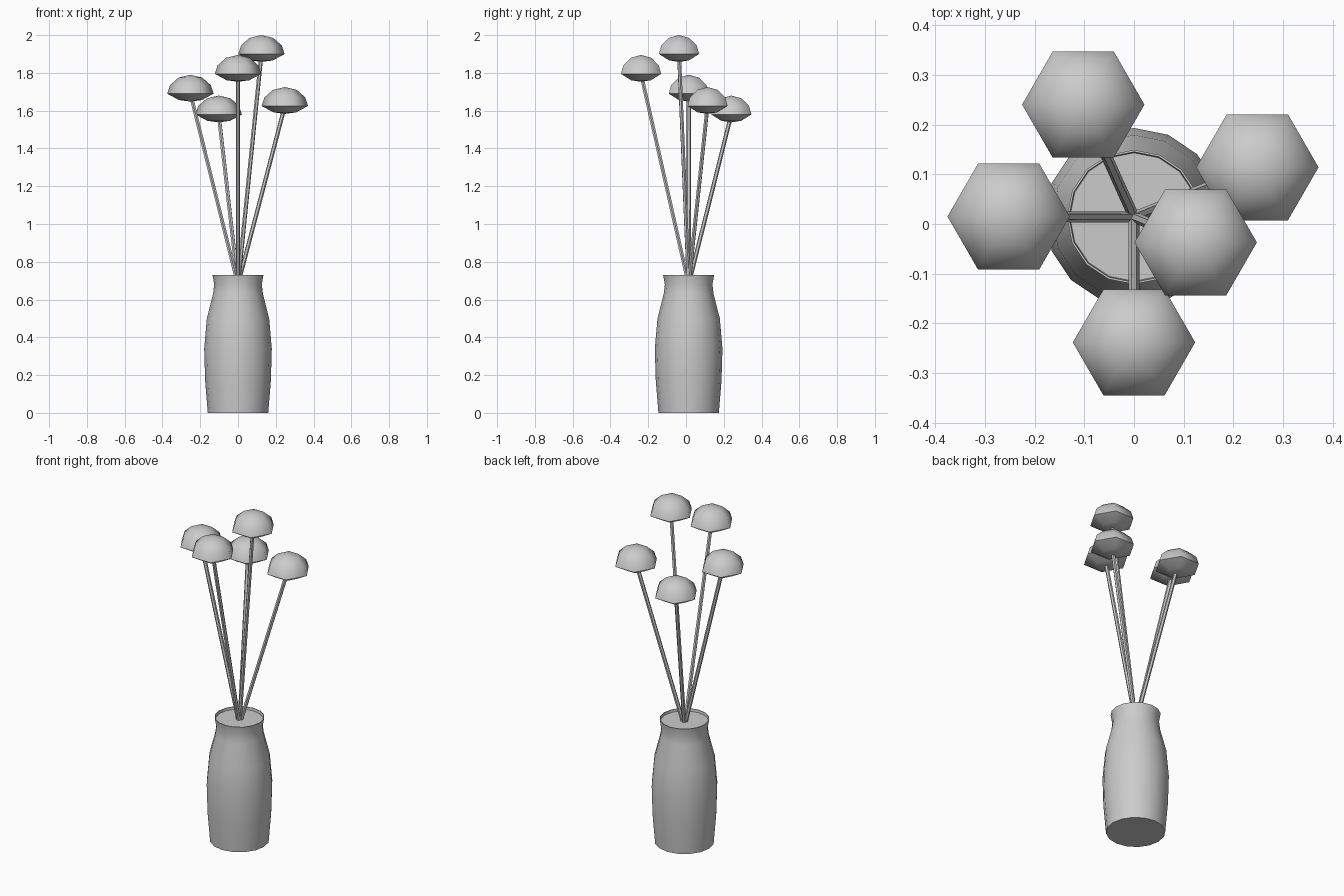
import bpy, bmesh, math
from mathutils import Vector

if "Cube" in bpy.data.objects:
    bpy.data.objects.remove(bpy.data.objects["Cube"])

CX, CY = 0.0, 0.014   # vase axis


def lathe(name, profile, sides, loc, angle=40):
    """Revolve (radius, z) points around z; radius 0 makes a pole."""
    bm = bmesh.new()
    rings = []
    for r, z in profile:
        n = 1 if r == 0 else sides
        rings.append([bm.verts.new((r * math.cos(2 * math.pi * i / sides),
                                    r * math.sin(2 * math.pi * i / sides), z))
                      for i in range(n)])
    for a, b in zip(rings, rings[1:]):
        for i in range(sides):
            j = (i + 1) % sides
            quad = [a[i % len(a)], a[j % len(a)], b[j % len(b)], b[i % len(b)]]
            bm.faces.new(list(dict.fromkeys(quad)))
    bmesh.ops.recalc_face_normals(bm, faces=bm.faces)
    mesh = bpy.data.meshes.new(name)
    bm.to_mesh(mesh)
    bm.free()
    ob = bpy.data.objects.new(name, mesh)
    bpy.context.collection.objects.link(ob)
    ob.location = loc
    bpy.ops.object.select_all(action='DESELECT')
    ob.select_set(True)
    bpy.context.view_layer.objects.active = ob
    bpy.ops.object.shade_smooth_by_angle(angle=math.radians(angle))
    return ob


# Vase with a slightly recessed filled mouth
lathe("vase", [(0, 0), (0.16, 0), (0.174, 0.17), (0.179, 0.34), (0.165, 0.5),
               (0.132, 0.63), (0.126, 0.68), (0.135, 0.73), (0.131, 0.73),
               (0.129, 0.715), (0, 0.715)], 16, (CX, CY, 0))

# Flowers: x, y and top height of each head
heads = [(0.124, -0.037, 2.0), (0, -0.238, 1.895), (-0.252, 0.015, 1.79),
         (0.248, 0.114, 1.725), (-0.102, 0.24, 1.68)]
dome = [(0, -0.042), (0.06, -0.034), (0.123, 0), (0.108, 0.045),
        (0.063, 0.085), (0, 0.1)]
base = Vector((CX, CY, 0.68))
for k, (x, y, top) in enumerate(heads, 1):
    rim = Vector((x, y, top - 0.1))
    lathe(f"flower_head_{k}", dome, 6, rim, 60)
    # Straight stem from the vase mouth into the head
    d = rim - base
    stem = lathe(f"stem_{k}", [(0, 0), (0.011, 0), (0.011, d.length), (0, d.length)],
                 6, base, 30)
    stem.rotation_euler = d.to_track_quat('Z', 'Y').to_euler()
